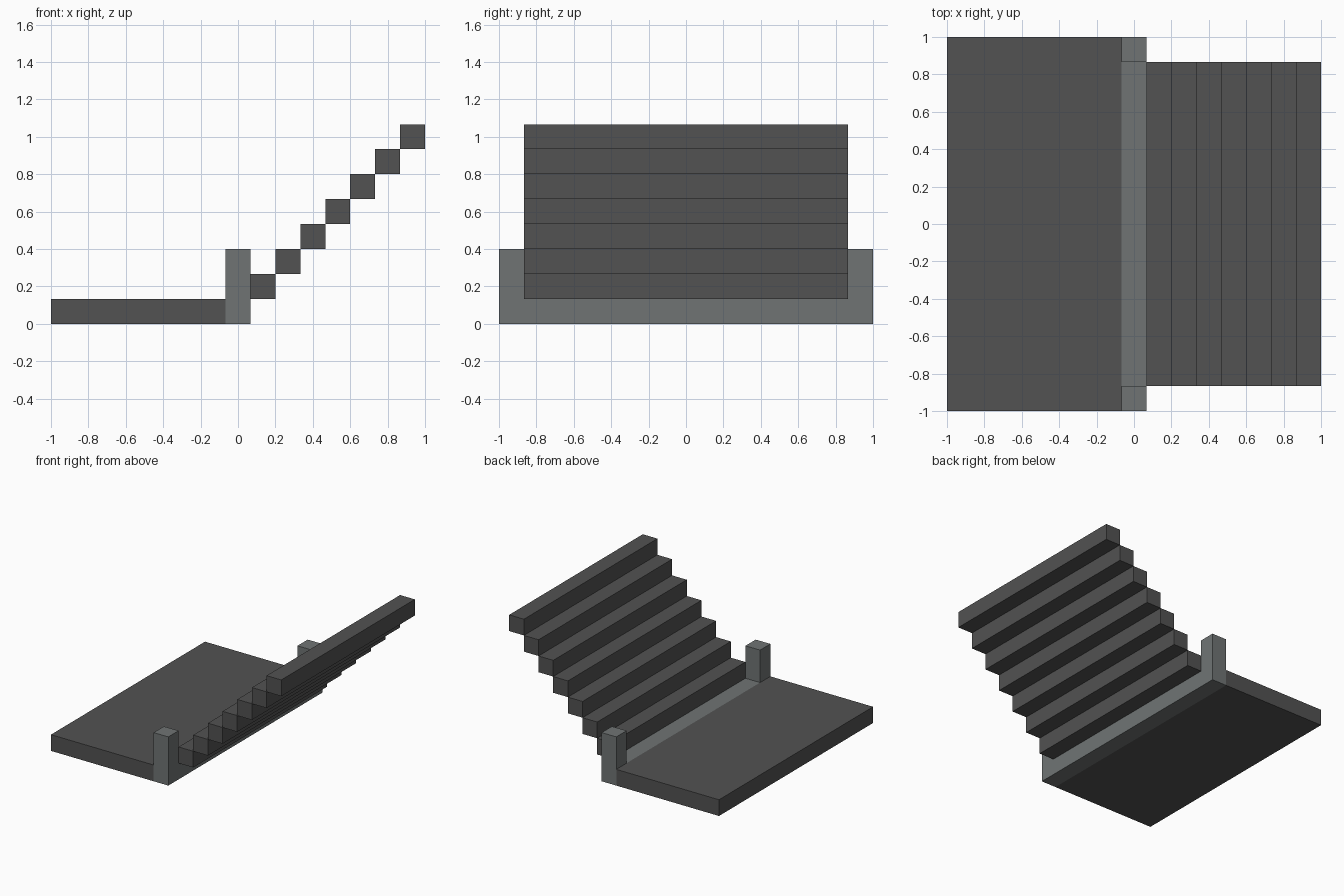
import bpy

cube = bpy.data.objects.get("Cube")
if cube:
    bpy.data.objects.remove(cube, do_unlink=True)

U = 2 / 15          # one module: step rise, step run, slab thickness
INNER = 1 - U       # half width of the flight between the posts


def make_material(name, color):
    mat = bpy.data.materials.new(name)
    mat.use_nodes = True
    mat.diffuse_color = color
    mat.node_tree.nodes["Principled BSDF"].inputs["Base Color"].default_value = color
    return mat


def add_box(name, low, high, mat):
    center = [(a + b) / 2 for a, b in zip(low, high)]
    bpy.ops.mesh.primitive_cube_add(size=1, location=center)
    obj = bpy.context.object
    obj.name = name
    obj.scale = [b - a for a, b in zip(low, high)]
    bpy.ops.object.transform_apply(location=False, rotation=False, scale=True)
    obj.data.materials.append(mat)
    return obj


dark = make_material("dark grey", (0.085, 0.085, 0.085, 1))
light = make_material("light grey", (0.16, 0.175, 0.175, 1))

# Landing slab
add_box("landing", (-1, -1, 0), (-U / 2, 1, U), dark)

# Sill between the two corner posts
add_box("sill", (-U / 2, -INNER, 0), (U / 2, INNER, U), light)
add_box("front_post", (-U / 2, -1, 0), (U / 2, -INNER, 3 * U), light)
add_box("back_post", (-U / 2, INNER, 0), (U / 2, 1, 3 * U), light)

# Flight of floating steps, each touching the next along an edge
for i in range(7):
    x = U / 2 + i * U
    z = U + i * U
    add_box(f"step_{i + 1}", (x, -INNER, z), (x + U, INNER, z + U), dark)
